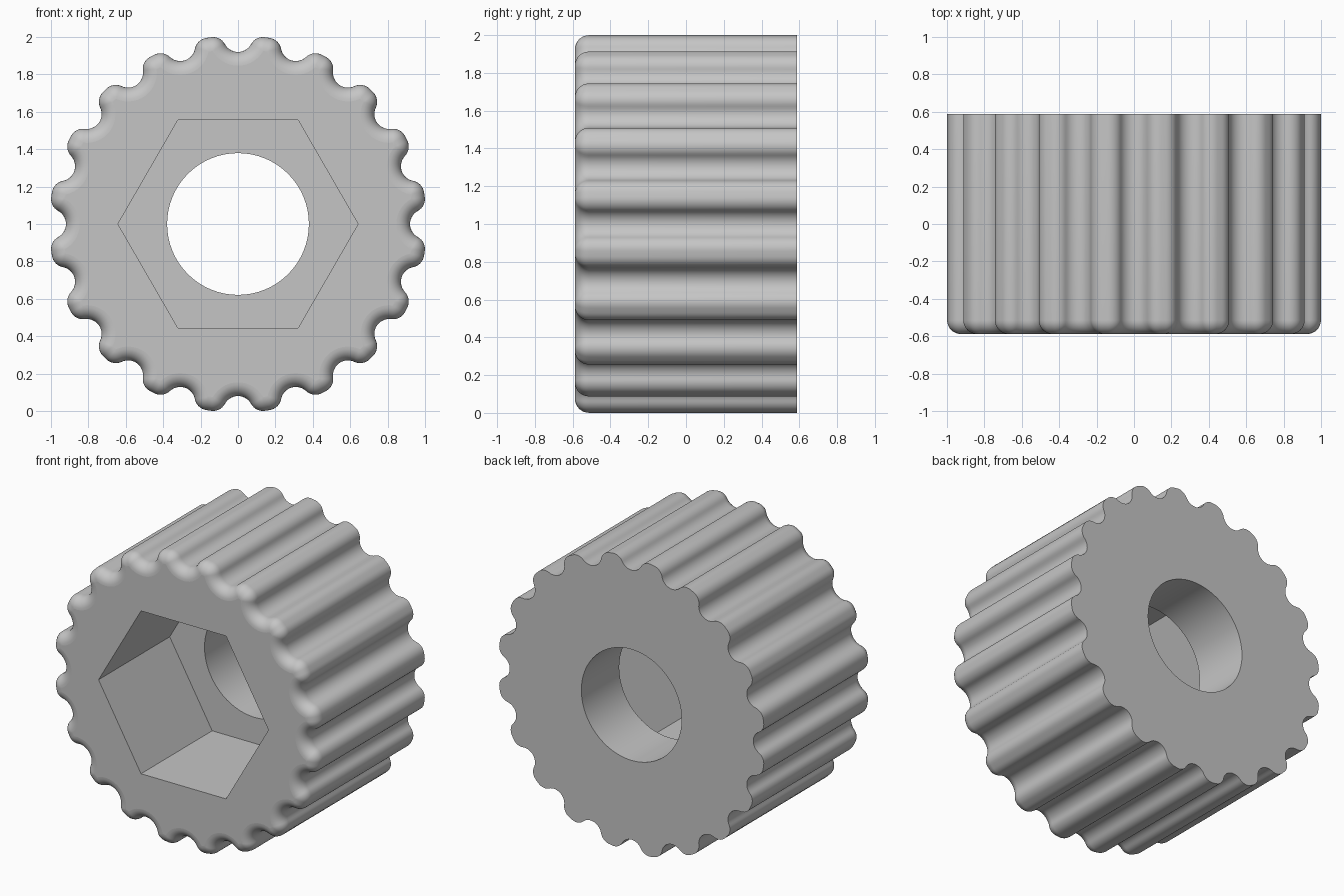
import bpy, bmesh, math
from mathutils import Vector

if "Cube" in bpy.data.objects:
    bpy.data.objects.remove(bpy.data.objects["Cube"])

TEETH = 20
R = 1.009          # outer radius
CORNER = 0.072     # ridge corner radius
GROOVE = 0.08      # groove radius
GC = 1.0           # groove centre distance
H = 0.588          # half depth
FILLET = 0.074     # rounded front edge
SOCKET_Y = 0.18    # socket floor
STEP = 2 * math.pi / TEETH


def fluted_profile(d):
    """Grooved outline moved inward by d, as (x, z) around the axis."""
    rg, rc, ro = GROOVE + d, max(CORNER - d, 0.0), R - d
    # ridge corner centre, tangent to both groove circle and outer circle
    a, b = ro - rc, rg + rc
    cz = (a * a - b * b + GC * GC) / (2 * GC)
    cx = math.sqrt(max(a * a - cz * cz, 0))
    meet = math.atan2(cx, GC - cz)
    out = math.atan2(cx, cz)
    half = [(rg * math.sin(meet * i / 7), GC - rg * math.cos(meet * i / 7)) for i in range(8)]
    for i in range(1, 9):
        t = -meet + (out + meet) * i / 8
        half.append((cx + rc * math.sin(t), cz + rc * math.cos(t)))
    tooth = [(-x, z) for x, z in reversed(half[1:])] + half
    points = []
    for k in range(TEETH):
        c, s = math.cos(k * STEP), math.sin(k * STEP)
        points += [(x * c + z * s, z * c - x * s) for x, z in tooth]
    return points


def polygon(radius, sides):
    return [(radius * math.cos(2 * math.pi * i / sides), radius * math.sin(2 * math.pi * i / sides))
            for i in range(sides)]


bm = bmesh.new()


def ring(points, y):
    return [bm.verts.new((x, y, z + 1)) for x, z in points]


def wall(a, b):
    n = len(a)
    for i in range(n):
        bm.faces.new((a[i], a[(i + 1) % n], b[(i + 1) % n], b[i]))


# fluted outer wall with rounded front edge
rings = [ring(fluted_profile(0), H)]
for i in range(9):
    t = math.pi / 2 * i / 8
    rings.append(ring(fluted_profile(FILLET * (1 - math.cos(t))), -H + FILLET * (1 - math.sin(t))))
for a, b in zip(rings, rings[1:]):
    wall(a, b)

# hexagonal socket and round bore
wall(ring(polygon(0.642, 6), -H), ring(polygon(0.642, 6), SOCKET_Y))
wall(ring(polygon(0.379, 64), SOCKET_Y), ring(polygon(0.379, 64), H))

# front face, socket floor and back face, each between two open loops
bmesh.ops.remove_doubles(bm, verts=bm.verts[:], dist=0.0005)
for y in (-H, SOCKET_Y, H):
    rim = [e for e in bm.edges if e.is_boundary and all(abs(v.co.y - y) < 1e-4 for v in e.verts)]
    bmesh.ops.triangle_fill(bm, use_beauty=True, edges=rim, normal=Vector((0, -1, 0)))
bmesh.ops.recalc_face_normals(bm, faces=bm.faces[:])

mesh = bpy.data.meshes.new("fluted_knob")
bm.to_mesh(mesh)
bm.free()
knob = bpy.data.objects.new("fluted_knob", mesh)
bpy.context.collection.objects.link(knob)

grey = bpy.data.materials.new("grey")
grey.diffuse_color = (0.56, 0.56, 0.56, 1)
grey.use_nodes = True
grey.node_tree.nodes["Principled BSDF"].inputs["Base Color"].default_value = grey.diffuse_color
mesh.materials.append(grey)

# smooth flutes, flat end faces
bpy.context.view_layer.objects.active = knob
knob.select_set(True)
bpy.ops.object.shade_smooth_by_angle(angle=math.radians(40))
for p in mesh.polygons:
    if abs(p.normal.y) > 0.9999:
        p.use_smooth = False
